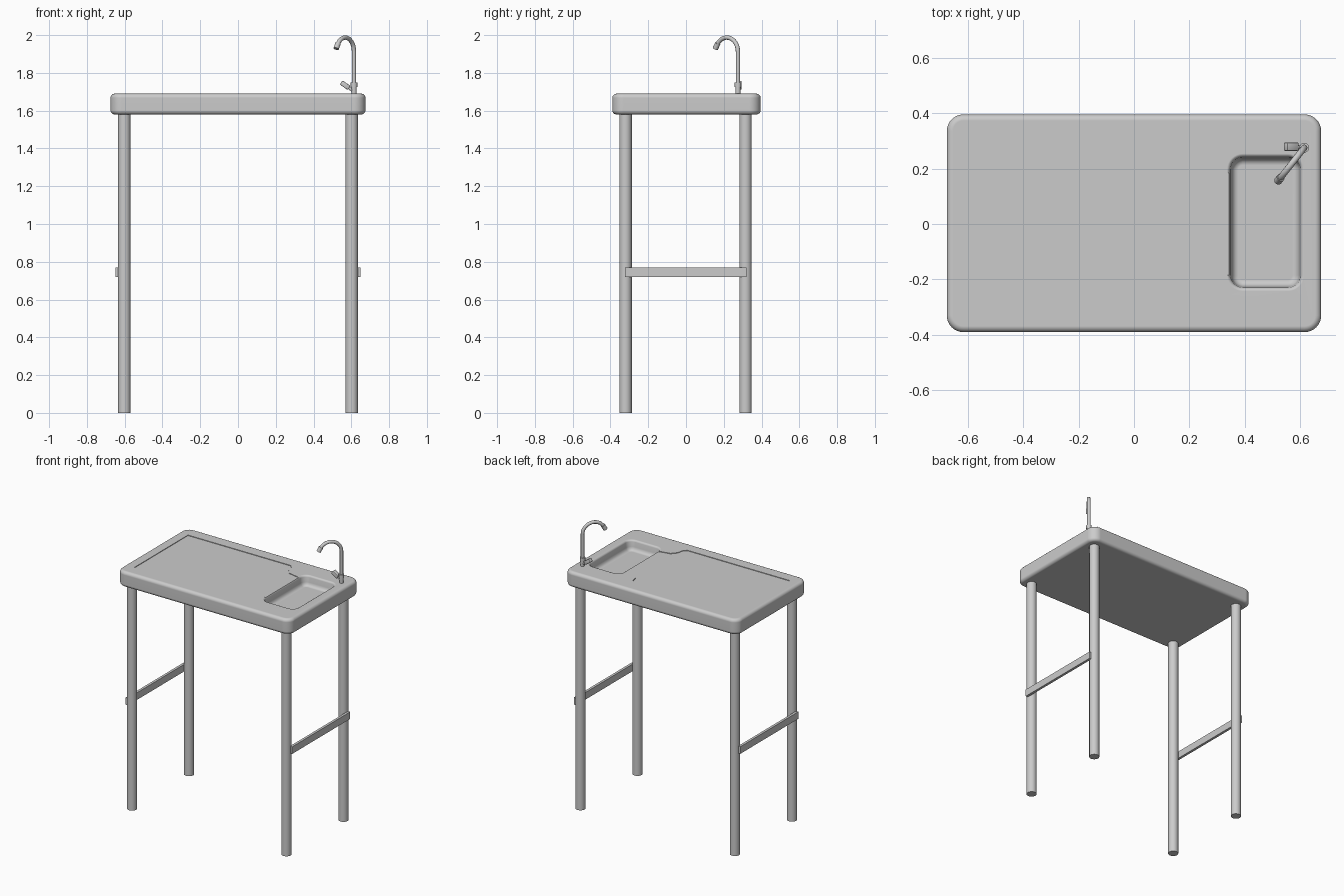
import bpy, bmesh, math
from mathutils import Vector

if "Cube" in bpy.data.objects:
    bpy.data.objects.remove(bpy.data.objects["Cube"])


def select(ob):
    bpy.ops.object.select_all(action='DESELECT')
    ob.select_set(True)
    bpy.context.view_layer.objects.active = ob


def smooth(ob, angle=35):
    select(ob)
    bpy.ops.object.shade_smooth_by_angle(angle=math.radians(angle))


def make_mesh(name, bm):
    bmesh.ops.recalc_face_normals(bm, faces=bm.faces)
    me = bpy.data.meshes.new(name)
    bm.to_mesh(me)
    bm.free()
    ob = bpy.data.objects.new(name, me)
    bpy.context.collection.objects.link(ob)
    return ob


def loft(name, rings):
    bm = bmesh.new()
    loops = [[bm.verts.new(p) for p in ring] for ring in rings]
    n = len(loops[0])
    for a, b in zip(loops, loops[1:]):
        for i in range(n):
            j = (i + 1) % n
            bm.faces.new((a[i], a[j], b[j], b[i]))
    bm.faces.new(loops[0])
    bm.faces.new(loops[-1])
    return make_mesh(name, bm)


def rounded_rect(x0, x1, y0, y1, r, inset, z, seg=8):
    pts = []
    for k, (cx, cy) in enumerate(((x1 - r, y1 - r), (x0 + r, y1 - r),
                                  (x0 + r, y0 + r), (x1 - r, y0 + r))):
        for i in range(seg + 1):
            a = math.pi / 2 * (k + i / seg)
            pts.append((cx + (r - inset) * math.cos(a), cy + (r - inset) * math.sin(a), z))
    return pts


def cut(ob, cutter):
    m = ob.modifiers.new("cut", 'BOOLEAN')
    m.operation = 'DIFFERENCE'
    m.solver = 'EXACT'
    m.object = cutter
    select(ob)
    bpy.ops.object.modifier_apply(modifier=m.name)
    bpy.data.objects.remove(cutter)


def rod(name, p0, p1, r0, r1=None, sides=24):
    p0, p1 = Vector(p0), Vector(p1)
    bm = bmesh.new()
    bmesh.ops.create_cone(bm, cap_ends=True, segments=sides, radius1=r0,
                          radius2=r1 or r0, depth=(p1 - p0).length)
    ob = make_mesh(name, bm)
    ob.location = (p0 + p1) / 2
    ob.rotation_euler = (p1 - p0).to_track_quat('Z', 'Y').to_euler()
    smooth(ob)
    return ob


def box(name, loc, size, bevel=0.0):
    bm = bmesh.new()
    bmesh.ops.create_cube(bm, size=1)
    bmesh.ops.scale(bm, vec=size, verts=bm.verts)
    if bevel:
        bmesh.ops.bevel(bm, geom=bm.edges[:], offset=bevel, segments=2, profile=0.5, affect='EDGES')
    ob = make_mesh(name, bm)
    ob.location = loc
    return ob


# Tabletop slab with rounded corners and rolled edges
B, T, R = 1.58, 1.69, 0.022
prof = []
for i in range(6):
    a = math.pi / 2 * i / 5
    prof.append((R * (1 - math.sin(a)), B + R * (1 - math.cos(a))))
prof += [(ins, B + T - z) for ins, z in reversed(prof)]
top = loft("tabletop", [rounded_rect(-0.675, 0.675, -0.39, 0.395, 0.06, ins, z) for ins, z in prof])

# Sink basin with a softened rim and coved floor
sink = [(-0.004, 1.70), (-0.002, 1.69), (0.006, 1.686), (0.011, 1.678), (0.015, 1.645),
        (0.019, 1.632), (0.028, 1.623), (0.04, 1.62)]
cut(top, loft("sink_cutter", [rounded_rect(0.337, 0.611, -0.24, 0.252, 0.055, ins, z) for ins, z in sink]))

# Shallow work surface that narrows into the sink
outline = [(-0.6, -0.3), (0.2, -0.3), (0.22, -0.28), (0.23, -0.235), (0.26, -0.2), (0.36, -0.18)]
outline += [(x, -y) for x, y in reversed(outline)]
cut(top, loft("work_surface_cutter", [[(x, y, z) for x, y in outline] for z in (1.686, 1.70)]))
smooth(top, 40)
wn = top.modifiers.new("normals", 'WEIGHTED_NORMAL')
wn.keep_sharp = True

# Legs and side braces
for sx, side in ((-1, "left"), (1, "right")):
    for y, end in ((-0.32, "front"), (0.315, "back")):
        x = sx * 0.602
        rod(f"{end}_{side}_leg", (x, y, 0), (x, y, 1.585), 0.033)
    box(f"{side}_brace", (sx * 0.64, -0.001, 0.745), (0.018, 0.645, 0.05))

# Faucet neck: upright pipe bending over the sink
base = Vector((0.614, 0.275, 0))
d = Vector((-0.62, -0.785, 0)).normalized()
r, cz = 0.075, 1.912
path = [base + Vector((0, 0, 1.685)), base + Vector((0, 0, 1.80))]
for i in range(21):
    a = math.radians(150) * i / 20
    path.append(base + d * r * (1 - math.cos(a)) + Vector((0, 0, cz + r * math.sin(a))))
tangent = d * 0.5 - Vector((0, 0, 0.866))
tip = path[-1] + tangent * 0.025
cu = bpy.data.curves.new("faucet_neck", 'CURVE')
cu.dimensions = '3D'
cu.bevel_depth = 0.0115
cu.bevel_resolution = 4
cu.use_fill_caps = True
sp = cu.splines.new('POLY')
sp.points.add(len(path) - 1)
for p, q in zip(sp.points, path):
    p.co = (*q, 1)
neck = bpy.data.objects.new("faucet_neck", cu)
bpy.context.collection.objects.link(neck)
select(neck)
bpy.ops.object.convert(target='MESH')
smooth(bpy.context.object, 40)

# Spout tip, base body and collar
rod("spout_tip", path[-1] - tangent * 0.008, tip, 0.0145)
rod("faucet_body", base + Vector((0, 0, 1.685)), base + Vector((0, 0, 1.735)), 0.0135)
rod("faucet_collar", base + Vector((0, 0, 1.725)), base + Vector((0, 0, 1.75)), 0.0175)

# Tap handle reaching up to the left
rod("handle_stem", base + Vector((0, 0, 1.7)), (0.58, 0.278, 1.727), 0.008, sides=16)
grip = box("handle_grip", (0.567, 0.279, 1.735), (0.05, 0.03, 0.026), 0.004)
grip.rotation_euler = (0, math.radians(35), 0)
smooth(grip)
